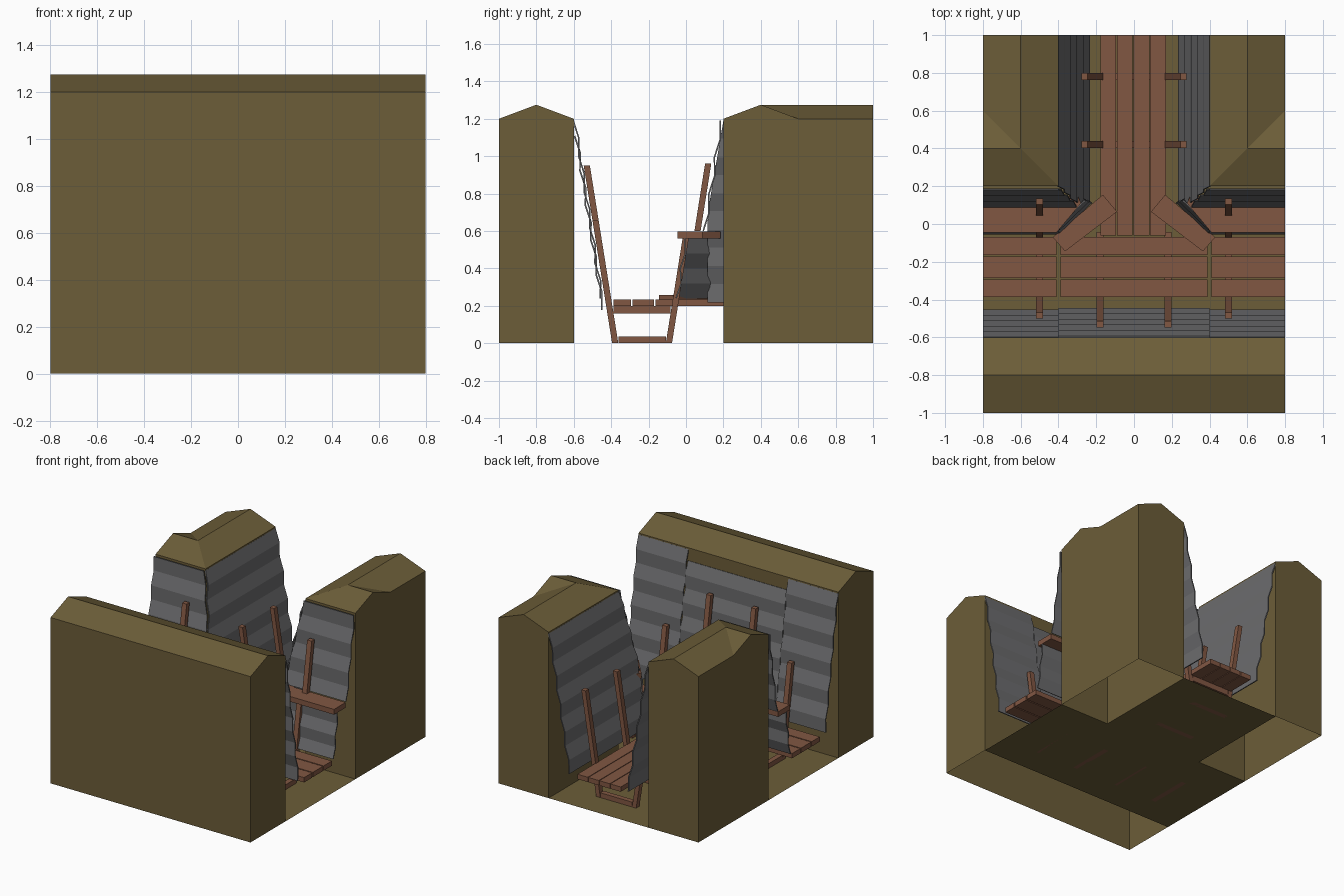
import bpy
from mathutils import Vector as V

if "Cube" in bpy.data.objects:
    bpy.data.objects.remove(bpy.data.objects["Cube"])


def material(name, col):
    m = bpy.data.materials.new(name)
    m.diffuse_color = (*col, 1)
    m.use_nodes = True
    m.node_tree.nodes["Principled BSDF"].inputs["Base Color"].default_value = m.diffuse_color
    return m


EARTH = material("earth", (0.15, 0.11, 0.04))
WOOD = material("wood", (0.22, 0.095, 0.055))
METAL = material("metal", (0.15, 0.15, 0.155))


def make(name, verts, faces, mat, mirror=False):
    me = bpy.data.meshes.new(name)
    me.from_pydata([tuple(v) for v in verts], [], faces)
    me.materials.append(mat)
    ob = bpy.data.objects.new(name, me)
    bpy.context.collection.objects.link(ob)
    if mirror:
        ob.modifiers.new("mirror", 'MIRROR').use_mirror_merge = False
    return ob


def prism(name, loop, ext, mirror=False):
    """Wooden piece: a planar outline pushed along a vector."""
    loop, ext, n = [V(p) for p in loop], V(ext), len(loop)
    nrm = sum(((loop[i] - loop[0]).cross(loop[i + 1] - loop[0]) for i in range(1, n - 1)), V())
    if nrm.dot(ext) < 0:
        loop.reverse()
    faces = [list(range(n))[::-1], list(range(n, 2 * n))]
    faces += [[i, (i + 1) % n, n + (i + 1) % n, n + i] for i in range(n)]
    return make(name, loop + [p + ext for p in loop], faces, WOOD, mirror)


def board(name, x0, x1, y0, y1, z0, z1, mirror=False):
    return prism(name, [(x0, y0, z0), (x1, y0, z0), (x1, y1, z0), (x0, y1, z0)],
                 (0, 0, z1 - z0), mirror)


def sheet(name, ta, tb, ba, bb, rows=10, amp=0.008, mirror=True, ymin=None):
    """Corrugated sheet between a top edge (ta-tb) and a bottom edge (ba-bb)."""
    ta, tb, ba, bb = V(ta), V(tb), V(ba), V(bb)
    nrm = (tb - ta).cross(ba - ta).normalized()
    verts = []
    for i in range(rows + 1):
        off = nrm * amp * (1 if i % 2 else -1)
        for t, b in ((ta, ba), (tb, bb)):
            p = t.lerp(b, i / rows) + off
            if ymin is not None:
                p.y = max(p.y, ymin)
            verts.append(p)
    faces = [[2 * i, 2 * i + 1, 2 * i + 3, 2 * i + 2] for i in range(rows)]
    ob = make(name, verts, faces, METAL, mirror)
    s = ob.modifiers.new("thickness", 'SOLIDIFY')
    s.thickness, s.offset = 0.008, 0
    return ob


# Earth: front bank, a hollow shell open below
prof = [(-1, 0), (-1, 1.2), (-0.8, 1.275), (-0.6, 1.2), (-0.6, 0)]
make("front_bank", [(x, y, z) for x in (-0.8, 0.8) for y, z in prof],
     [[4, 3, 2, 1, 0], [5, 6, 7, 8, 9]] + [[i, i + 1, i + 6, i + 5] for i in range(4)], EARTH)

# Earth: rear banks with an L-shaped ridge
bank = [(.4, .2, 0), (.8, .2, 0), (.8, 1, 0), (.4, 1, 0),
        (.4, .2, 1.2), (.8, .2, 1.2), (.8, .4, 1.275), (.8, .6, 1.2),
        (.8, 1, 1.2), (.6, 1, 1.275), (.4, 1, 1.2), (.6, .4, 1.275)]
make("rear_bank", bank,
     [[0, 1, 5, 4], [3, 0, 4, 10], [2, 3, 10, 9, 8], [1, 2, 8, 7, 6, 5],
      [4, 5, 6, 11], [10, 4, 11, 9], [11, 6, 7], [11, 7, 8, 9]], EARTH, True)

# Earth: T-shaped trench floor
make("trench_floor",
     [(-.8, -.6, 0), (.8, -.6, 0), (.8, .2, 0), (.4, .2, 0), (.4, 1, 0), (-.4, 1, 0),
      (-.4, .2, 0), (-.8, .2, 0)], [[0, 1, 2, 3, 6, 7], [6, 3, 4, 5]], EARTH)

# Corrugated revetment sheets
sheet("front_side_sheet", (.4, -.595, 1.19), (.8, -.595, 1.19), (.4, -.45, .24), (.8, -.45, .24))
sheet("front_middle_sheet", (-.4, -.588, 1.11), (.4, -.588, 1.11),
      (-.4, -.443, .18), (.4, -.443, .18), mirror=False)
sheet("channel_sheet", (.395, .2, 1.19), (.395, 1, 1.19), (.23, .035, .22), (.23, 1, .22), ymin=.115)
sheet("step_upper_sheet", (.4, .19, 1.19), (.8, .19, 1.19), (.305, .1, .6), (.8, .1, .6), rows=6)
sheet("step_lower_sheet", (.4, 0, .56), (.8, 0, .56), (.4, -.045, .24), (.8, -.045, .24), rows=4)
sheet("step_corner_sheet", (.265, .13, .56), (.4, 0, .56), (.23, .12, .24), (.4, -.045, .24), rows=4)

LEAN, W, HALF = 0.16, 0.033, 0.16


def frame(name, c, u, tops, mirror=False):
    """Inverted A-frame: two outward-leaning posts and two cross beams."""
    c, u = V(c), V(u)
    side = V((u.y, u.x, 0)) * 0.037
    c -= side / 2

    def piece(part, pts):
        prism(name + part, [c + u * a + V((0, 0, z)) for a, z in pts], side, mirror)

    for s, top, part in ((-1, tops[0], "_post_a"), (1, tops[1], "_post_b")):
        piece(part, [(s * HALF, 0), (s * (HALF + LEAN * top), top),
                     (s * (HALF + LEAN * top - W), top), (s * (HALF - W), 0)])
    for z0, z1, part in ((0, .035, "_sill"), (.16, .2, "_beam")):
        a = HALF - W + LEAN * z0
        piece(part, [(-a, z0), (a, z0), (a, z1), (-a, z1)])


# Support frames
frame("side_frame", (.5, -.235, 0), (0, 1, 0), (.66, .56), True)
frame("middle_frame", (.18, -.235, 0), (0, 1, 0), (.95, .2), True)
for i, y in enumerate((.42, .78)):
    frame("channel_frame_%d" % i, (0, y, 0), (1, 0, 0), (.74, .74))

# Posts standing on the raised step
prism("step_post", [(.482, .045, .6), (.482, .078, .6), (.482, .135, .96), (.482, .102, .96)],
      (.037, 0, 0), True)

# Duckboards along the main trench
for i, (y0, y1) in enumerate(((-.387, -.295), (-.287, -.172), (-.164, -.07))):
    board("middle_board_%d" % i, -.39, .39, y0, y1, .2, .235)
    board("side_board_%d" % i, .41, .8, y0, y1, .2, .235, True)

# Duckboards along the rear channel
for i in range(4):
    x = -.178 + i * .088
    board("channel_board_%d" % i, x, x + .083, -.06, 1, .2, .235)

# Diagonal boards over the junction corners
prism("junction_board", [(.43, -.07, .235), (.365, -.145, .235), (.09, .065, .235), (.165, .155, .235)],
      (0, 0, .022), True)

# Raised step with its angled end
board("step_board", .41, .8, -.045, .088, .56, .598, True)
prism("step_end_board", [(.41, .088, .56), (.39, .088, .56), (.315, .185, .56),
                         (.28, .11, .56), (.41, -.045, .56)][::-1], (0, 0, .038), True)
